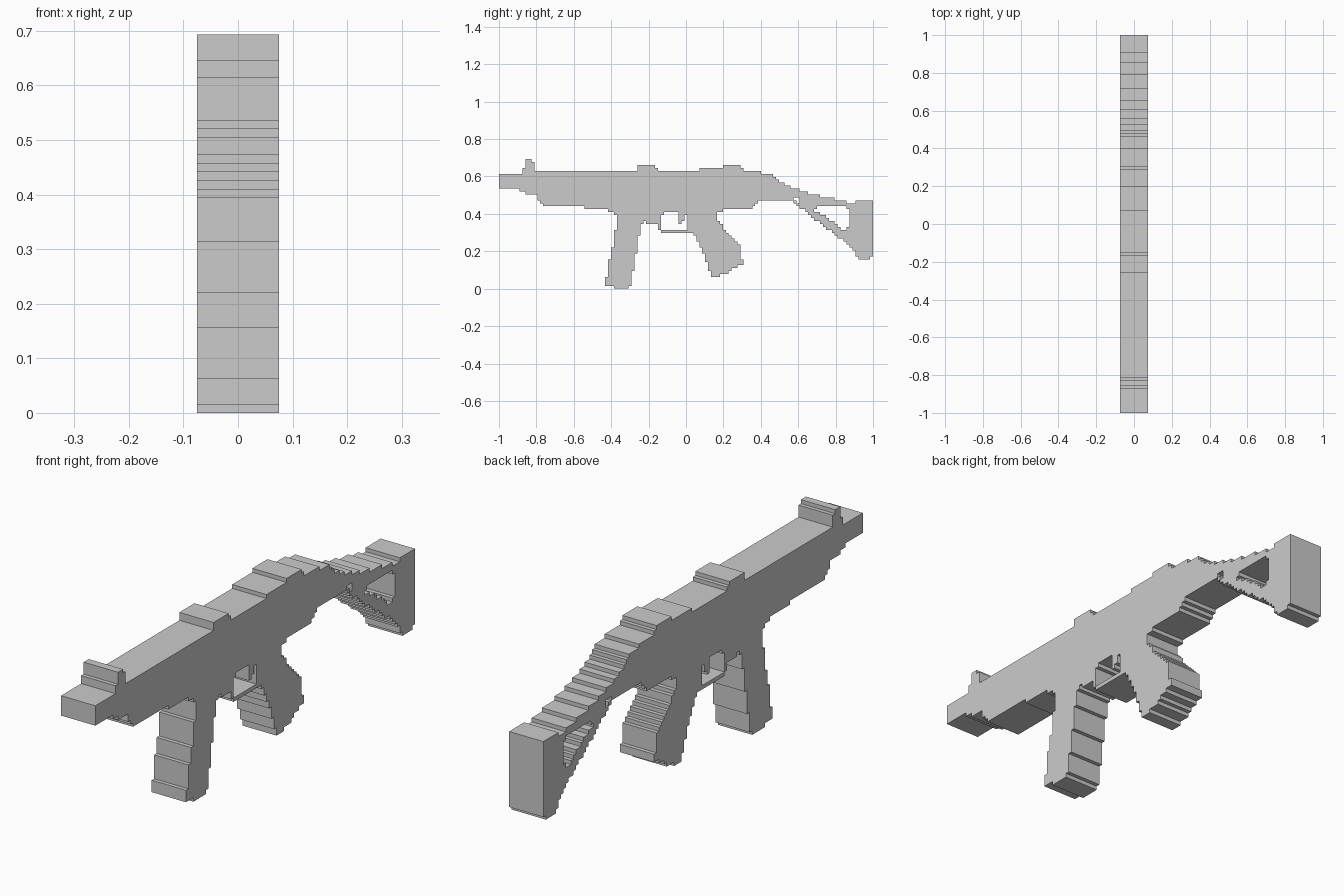
import bpy, bmesh

if "Cube" in bpy.data.objects:
    bpy.data.objects.remove(bpy.data.objects["Cube"])

U = 2 / 127          # one grid step of the stepped silhouette
HALF = 0.075         # half thickness
cells = {}           # (column, row) -> part name


def by_columns(part, steps, end):
    """Each step is (first column, bottom row, top row)."""
    for (c0, lo, hi), c1 in zip(steps, [s[0] for s in steps[1:]] + [end]):
        for c in range(c0, c1):
            for r in range(lo, hi):
                cells.setdefault((c, r), part)


def by_rows(part, steps, end):
    """Each step is (first row, front column, rear column)."""
    for (r0, lo, hi), r1 in zip(steps, [s[0] for s in steps[1:]] + [end]):
        for r in range(r0, r1):
            for c in range(lo, hi):
                cells.setdefault((c, r), part)


def cut_rows(steps, end):
    for (r0, lo, hi), r1 in zip(steps, [s[0] for s in steps[1:]] + [end]):
        for r in range(r0, r1):
            for c in range(lo, hi):
                cells.pop((c, r), None)


def build(part):
    bm = bmesh.new()

    def face(points):
        bm.faces.new([bm.verts.new((x, -1 + c * U, r * U)) for x, c, r in points])

    for (c, r), owner in cells.items():
        if owner != part:
            continue
        loop = [(c, r), (c + 1, r), (c + 1, r + 1), (c, r + 1)]
        face([(HALF, *p) for p in loop])
        face([(-HALF, *p) for p in reversed(loop)])
        # side walls only where the silhouette is open
        for i, (dc, dr) in enumerate([(0, -1), (1, 0), (0, 1), (-1, 0)]):
            if (c + dc, r + dr) not in cells:
                p, q = loop[i], loop[(i + 1) % 4]
                face([(-HALF, *p), (-HALF, *q), (HALF, *q), (HALF, *p)])
    bmesh.ops.remove_doubles(bm, verts=bm.verts, dist=1e-5)
    bmesh.ops.dissolve_limit(bm, angle_limit=0.02, verts=bm.verts, edges=bm.edges)
    mesh = bpy.data.meshes.new(part)
    bm.to_mesh(mesh)
    bm.free()
    bpy.context.collection.objects.link(bpy.data.objects.new(part, mesh))


# Barrel, handguard and receiver
by_columns("barrel", [(0, 34, 39), (7, 33, 39), (9, 32, 39), (12, 32, 40)], 13)
by_columns("receiver", [
    (13, 30, 40), (14, 29, 40), (15, 28, 40), (29, 27, 40), (37, 26, 40),
    (49, 23, 40), (50, 22, 40), (54, 20, 40), (55, 25, 40), (56, 26, 40),
    (63, 25, 40), (64, 26, 40), (76, 27, 40), (86, 28, 40), (87, 29, 40),
    (88, 30, 40)], 89)

# Sights and top rail
by_columns("front_sight", [(8, 39, 41), (9, 39, 44), (11, 39, 43)], 12)
by_columns("middle_sight", [(47, 40, 42), (53, 40, 41)], 54)
by_columns("rear_sight", [(68, 40, 41), (76, 40, 42), (82, 40, 41)], 83)

# Magazine
by_rows("magazine", [
    (0, 39, 44), (1, 36, 45), (4, 37, 45), (6, 37, 46), (10, 38, 46),
    (12, 38, 47), (14, 39, 47), (18, 39, 48), (20, 40, 48), (22, 40, 49),
    (25, 39, 49)], 26)

# Trigger and guard
by_columns("trigger", [(61, 22, 26), (62, 23, 26)], 63)
by_rows("trigger_guard", [(19, 55, 64)], 20)

# Grip
by_rows("grip", [
    (4, 72, 75), (5, 72, 78), (6, 71, 79), (7, 71, 81), (8, 71, 83),
    (9, 70, 83), (10, 70, 82), (12, 69, 82), (14, 68, 82), (15, 68, 81),
    (16, 67, 80), (17, 67, 79), (18, 66, 78), (19, 64, 77), (20, 64, 76),
    (22, 64, 75), (23, 64, 74), (26, 64, 75)], 27)

# Stock: stepped top line over a sloping lower strut, with two openings
drops = [89, 93, 94, 95, 97, 99, 102, 105, 109, 114, 118]
by_columns("stock", [
    (c, 30 - max(0, round((c - 98.5) * 0.77)), 40 - sum(c >= d for d in drops))
    for c in range(89, 119)], 119)
by_columns("stock", [(119, 14, 29), (120, 13, 29)], 121)
by_columns("butt_plate", [(121, 11, 30), (122, 10, 30), (126, 11, 30)], 127)
cut_rows([(20, 116, 118), (21, 115, 119), (22, 114, 119), (23, 112, 119),
          (24, 111, 119), (25, 109, 119), (26, 107, 119), (27, 108, 118)], 28)
cut_rows([(29, 101, 102), (30, 100, 102)], 31)

for name in dict.fromkeys(cells.values()):
    build(name)
